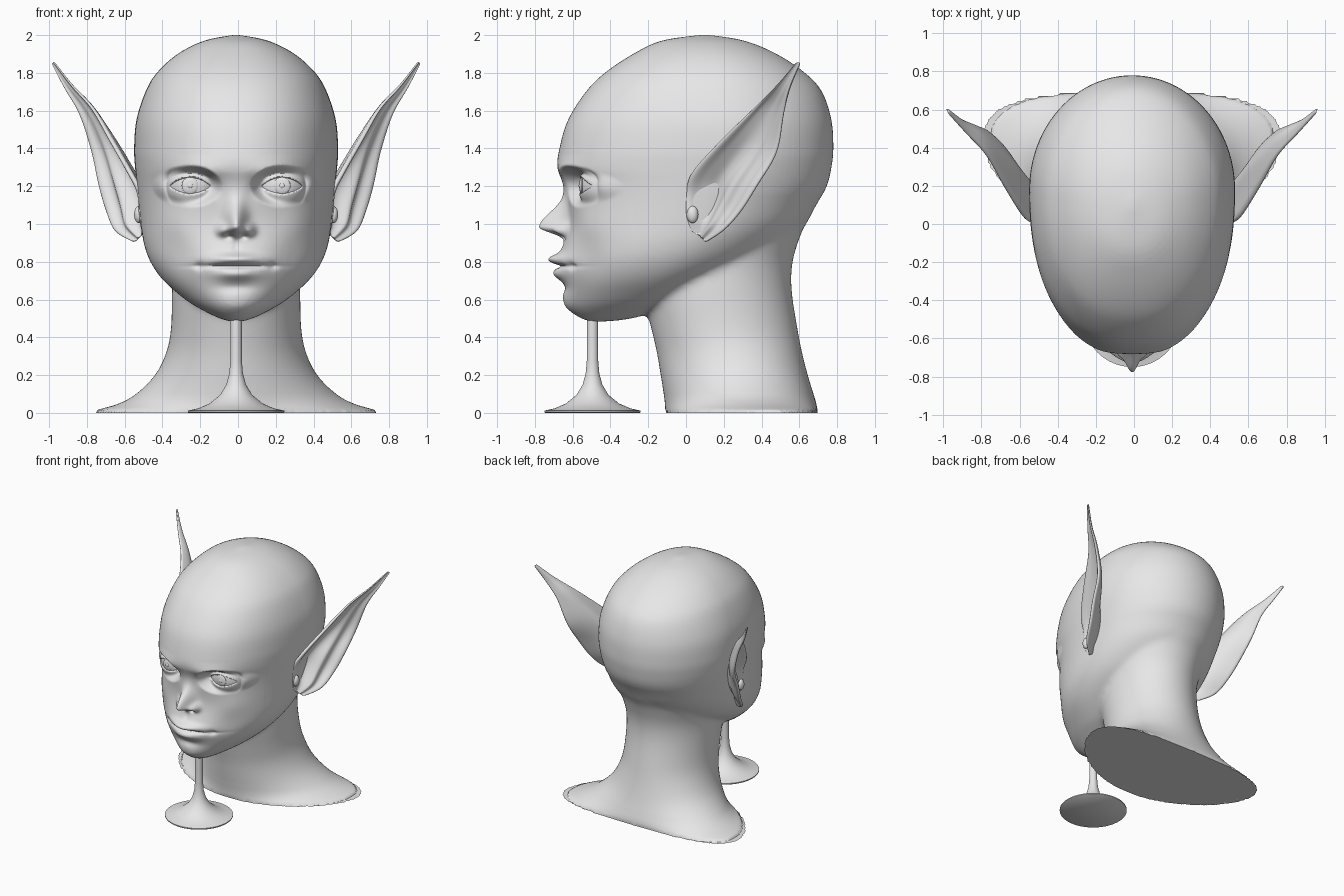
import bpy, bmesh, math
from mathutils import Vector

if "Cube" in bpy.data.objects:
    bpy.data.objects.remove(bpy.data.objects["Cube"], do_unlink=True)

OFFSET = Vector((-0.01, 0, 0))  # the bust sits slightly off the centre line

clay = bpy.data.materials.new("clay_grey")
clay.use_nodes = True
clay.diffuse_color = (0.8, 0.8, 0.8, 1)
clay.node_tree.nodes["Principled BSDF"].inputs["Base Color"].default_value = (0.8, 0.8, 0.8, 1)


def spline(rows, steps):
    """Catmull-Rom interpolation of rows of numbers."""
    p = [rows[0]] + rows + [rows[-1]]
    out = []
    for i in range(len(rows) - 1):
        for k in range(steps):
            t = k / steps
            out.append([0.5 * (2 * b + (c - a) * t + (2 * a - 5 * b + 4 * c - d) * t * t
                               + (3 * b - a - 3 * c + d) * t ** 3)
                        for a, b, c, d in zip(p[i], p[i + 1], p[i + 2], p[i + 3])])
    return out + [list(rows[-1])]


def loft(bm, rings):
    """Skin closed rings of points and cap both ends."""
    loops = [[bm.verts.new(p) for p in ring] for ring in rings]
    count = len(loops[0])
    for low, high in zip(loops, loops[1:]):
        for i in range(count):
            j = (i + 1) % count
            bm.faces.new((low[i], low[j], high[j], high[i]))
    bm.faces.new(loops[0])
    bm.faces.new(loops[-1])


def make_object(name, bm):
    bmesh.ops.recalc_face_normals(bm, faces=bm.faces[:])
    mesh = bpy.data.meshes.new(name)
    bm.to_mesh(mesh)
    bm.free()
    mesh.materials.append(clay)
    obj = bpy.data.objects.new(name, mesh)
    obj.location = OFFSET
    bpy.context.scene.collection.objects.link(obj)
    return obj


def shade(obj, degrees=60):
    bpy.ops.object.select_all(action="DESELECT")
    obj.select_set(True)
    bpy.context.view_layer.objects.active = obj
    bpy.ops.object.shade_smooth_by_angle(angle=math.radians(degrees))


def relax(bm, verts, times):
    for _ in range(times):
        bmesh.ops.smooth_vert(bm, verts=verts, factor=0.5,
                              use_axis_x=True, use_axis_y=True, use_axis_z=True)


def oval(z, width, centre, front, back, sweep=0, power=2.0, count=96):
    """Egg-shaped ring with separate front and back depth."""
    ring = []
    for i in range(count):
        a = 2 * math.pi * i / count
        c, s = math.cos(a), math.sin(a)
        e = 2 / power if s < 0 else 1
        depth = centre - front if s < 0 else back - centre
        ring.append((width * math.copysign(abs(c) ** e, c),
                     centre + depth * math.copysign(abs(s) ** e, s) + sweep * c * c, z))
    return ring


def smoothstep(t):
    t = min(1, max(0, t))
    return t * t * (3 - 2 * t)


# Head: height, half width, centre, front and back
HEAD = [
    (2.0, .02, .1, .07, .13), (1.97, .17, .1, -.13, .31), (1.9, .31, .13, -.28, .48),
    (1.8, .42, .15, -.43, .63), (1.7, .48, .16, -.53, .72), (1.55, .528, .18, -.625, .77),
    (1.4, .54, .18, -.67, .78), (1.3, .535, .17, -.68, .77), (1.2, .525, .14, -.645, .745),
    (1.1, .515, .1, -.625, .69), (1.0, .505, .05, -.62, .63), (.9, .49, -.02, -.635, .53),
    (.8, .455, -.1, -.655, .4), (.7, .385, -.18, -.645, .2), (.6, .27, -.25, -.643, -.02),
    (.55, .19, -.32, -.625, -.15), (.5, .09, -.42, -.56, -.28), (.48, .02, -.48, -.5, -.46)]

# Neck: height, half width, front, back and backward sweep of the shoulders
NECK = [
    (0, .79, -.11, .7, .155), (.02, .72, -.11, .695, .14), (.05, .62, -.112, .69, .11),
    (.1, .53, -.118, .675, .08), (.2, .43, -.135, .645, .04), (.32, .37, -.155, .615, .02),
    (.45, .345, -.185, .59, 0), (.65, .34, -.23, .56, 0), (.8, .34, -.2, .565, 0),
    (.95, .36, -.15, .61, 0), (1.1, .36, -.1, .67, 0), (1.2, .2, 0, .5, 0)]

bm = bmesh.new()
loft(bm, [oval(*row, power=2 + 0.25 * smoothstep((row[0] - .6) / .5)) for row in spline(HEAD, 5)])
loft(bm, [oval(z, w, (f + b) / 2, f, b, sweep) for z, w, f, b, sweep in spline(NECK, 5)])
head = make_object("head_and_neck", bm)

# Fuse head and neck into one skin
fuse = head.modifiers.new("fuse", "REMESH")
fuse.mode = "VOXEL"
fuse.voxel_size = 0.014
bm = bmesh.new()
bm.from_object(head, bpy.context.evaluated_depsgraph_get())
head.modifiers.clear()
relax(bm, [v for v in bm.verts if .12 < v.co.z < 1.15], 15)


def on_face(v):
    return v.co.y < -.28 and .47 < v.co.z < 1.36 and abs(v.co.x) < .46


# Finer skin on the face, ready for sculpting
fine = [e for e in bm.edges if on_face(e.verts[0]) and on_face(e.verts[1])]
bmesh.ops.subdivide_edges(bm, edges=fine, cuts=1, use_grid_fill=True)
face = [v for v in bm.verts if on_face(v)]
relax(bm, face, 4)

# Face strokes: x, z, radius across, radius up, radius down, depth
NOSE = [
    (0, .985, .052, .115, .042, -.155), (.072, .965, .03, .035, .028, -.05),
    (.038, .935, .018, .013, .013, .03), (0, .88, .018, .035, .03, .008)]
MOUTH = [
    (0, .79, .2, .12, .12, -.03), (0, .815, .12, .026, .03, -.05),
    (0, .735, .11, .03, .03, -.03), (0, .777, .17, .011, .011, .035),
    (.195, .777, .025, .02, .02, .015), (0, .665, .1, .03, .03, .015),
    (0, .58, .1, .06, .05, -.01)]
BROW = [
    (.22, 1.28, .13, .05, .03, -.018), (.1, 1.19, .035, .045, .045, .015),
    (.34, 1.0, .1, .1, .08, -.015), (.3, .82, .09, .09, .09, .015)]
EYE_X, EYE_Z, BALL_X, BALL_Y, BALL_R = .243, 1.2, .225, -.41, .15

for v in face:
    x, y, z = abs(v.co.x), v.co.y, v.co.z
    for cx, cz, across, up, down, depth in NOSE + MOUTH + BROW:
        tall = up if z > cz else down
        y += depth * math.exp(-((x - cx) / across) ** 2 - ((z - cz) / tall) ** 2)
    # eyelids wrap the eyeball, with an almond opening
    dx, dz = x - EYE_X, z - EYE_Z
    reach = math.hypot(dx / (.14 if dx < 0 else .17), dz / .095)
    lid = BALL_Y - .012 - math.sqrt(max(BALL_R ** 2 - (x - BALL_X) ** 2 - dz ** 2, .002))
    y += (lid - y) * smoothstep((1.2 - reach) / .5)
    gap = (.05 if dz > 0 else .042) * max(0, 1 - (dx / .115) ** 2)
    y += .035 * smoothstep((gap - abs(dz)) / .012)
    y += .01 * math.exp(-(dx / .1) ** 2 - ((dz - .066 + 2 * dx * dx) / .009) ** 2)
    v.co.y = y
relax(bm, face, 1)

# Flat cut under the shoulders
for v in bm.verts:
    if v.co.z < .008:
        v.co.z = 0
bm.to_mesh(head.data)
bm.free()
shade(head)


def ellipsoid_pair(name, centre, radii):
    """Mirrored pair of ellipsoids, left one given."""
    bm = bmesh.new()
    for side in (1, -1):
        made = bmesh.ops.create_uvsphere(bm, u_segments=32, v_segments=20, radius=1)["verts"]
        for v in made:
            v.co = Vector([c * r for c, r in zip(v.co, radii)]) + Vector((centre[0] * side, *centre[1:]))
    shade(make_object(name, bm))


# Eyes
ellipsoid_pair("eyeballs", (BALL_X, BALL_Y, EYE_Z), (BALL_R, BALL_R, BALL_R))
ellipsoid_pair("irises", (EYE_X, -.553, 1.203), (.045, .012, .045))
ellipsoid_pair("pupils", (EYE_X, -.563, 1.203), (.013, .005, .013))

# Ears: front edge point and back edge point from lobe to tip
EAR = [
    (.495, .03, .96, .535, .1, .9), (.505, 0, 1.05, .64, .19, .96),
    (.51, 0, 1.17, .69, .29, 1.07), (.565, .035, 1.28, .73, .38, 1.21),
    (.665, .19, 1.45, .765, .48, 1.38), (.76, .355, 1.61, .83, .515, 1.58),
    (.87, .475, 1.73, .91, .55, 1.72), (.97, .585, 1.858, .978, .605, 1.852)]


def bump(s, centre, radius):
    return math.exp(-((s - centre) / radius) ** 2)


rows = spline(EAR, 5)
edges = [(Vector(r[:3]), Vector(r[3:])) for r in rows]
mids = [(f + b) / 2 for f, b in edges]
last = len(rows) - 1
rings = []
for i, (front, back) in enumerate(edges):
    chord = back - front
    width = chord.length
    along = mids[min(i + 1, last)] - mids[max(i - 1, 0)]
    normal = chord.cross(along).normalized()
    if normal.x < 0:
        normal = -normal
    low = 1 - smoothstep((i / last - .3) / .4)
    outer, inner = [], []
    for k in range(21):
        s = k / 20
        arch = math.sin(math.pi * s)
        cup = (-.16 * arch + .05 * (bump(s, .07, .06) + bump(s, .92, .06))
               + (.03 + .08 * low) * bump(s, .63, .09) - .09 * low * bump(s, .36, .13))
        base = front + chord * s
        outer.append(base + normal * cup * width)
        inner.append(base + normal * ((-.2 * arch - .09 * low * bump(s, .36, .13) - .02) * width - .008))
    rings.append(outer + inner[::-1])
bm = bmesh.new()
loft(bm, rings)
ears = make_object("ears", bm)
soften = ears.modifiers.new("soften", "SUBSURF")
soften.levels = soften.render_levels = 1
ears.modifiers.new("pair", "MIRROR").use_mirror_merge = False
shade(ears, 180)
ellipsoid_pair("ear_tragus", (.515, .035, 1.05), (.025, .03, .045))

# Chin stand: radius and height, turned around its axis
STAND = [(.25, 0), (.255, .004), (.255, .012), (.2, .024), (.14, .05), (.085, .095), (.052, .15),
         (.036, .21), (.03, .28), (.03, .4), (.03, .53)]
bm = bmesh.new()
loft(bm, [[(r * math.cos(a), r * math.sin(a) - .495, z)
           for a in (2 * math.pi * i / 64 for i in range(64))] for r, z in STAND])
shade(make_object("chin_stand", bm), 40)
